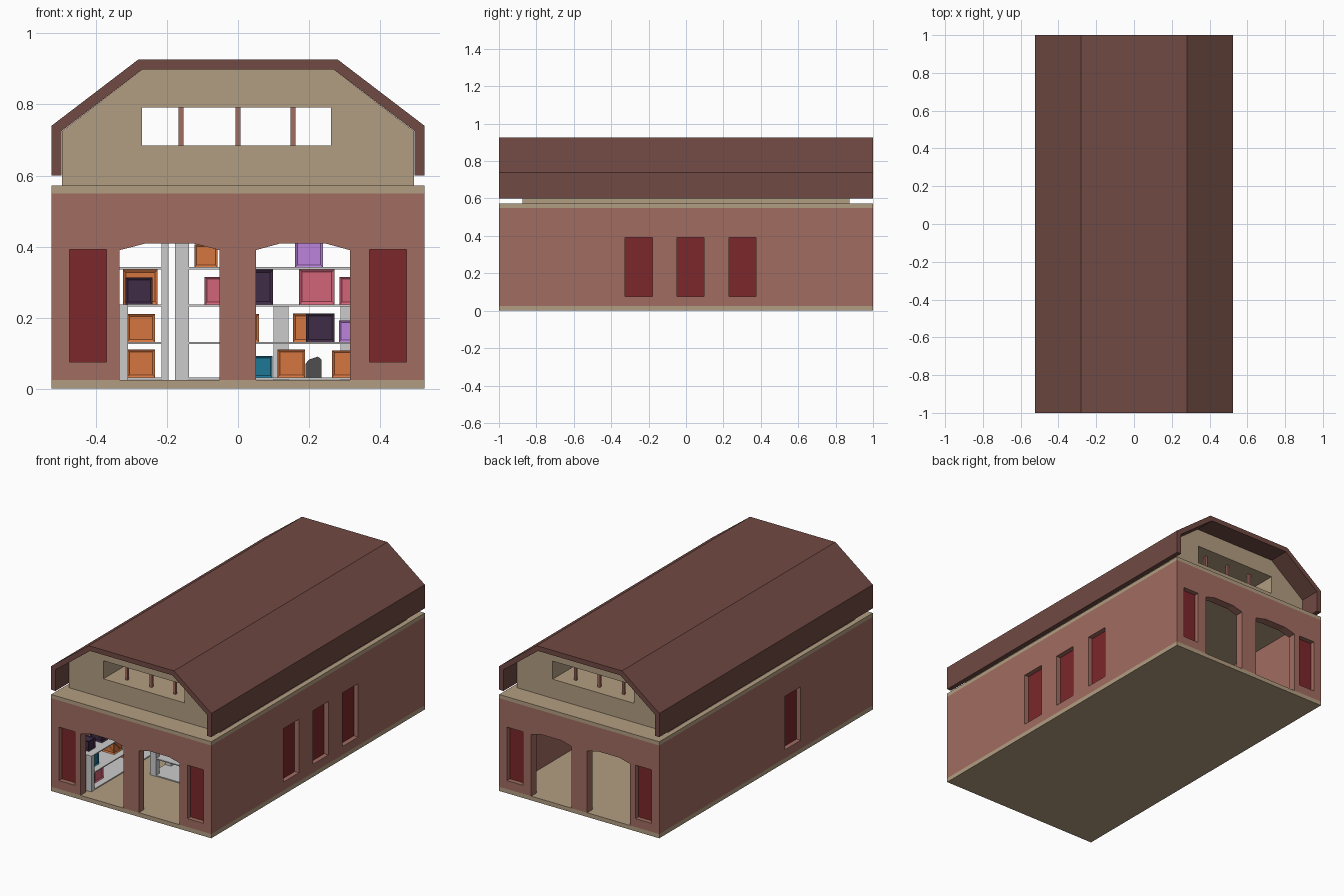
import bpy, bmesh, math
from mathutils import Matrix, Vector

if "Cube" in bpy.data.objects:
    bpy.data.objects.remove(bpy.data.objects["Cube"])


def mat(name, r, g, b):
    m = bpy.data.materials.new(name)
    m.diffuse_color = [(c / 255) ** 2.2 for c in (r, g, b)] + [1]
    m.use_nodes = True
    m.node_tree.nodes["Principled BSDF"].inputs["Base Color"].default_value = m.diffuse_color
    return m


BRICK = mat("brick", 160, 108, 97)
TAN = mat("tan", 177, 156, 128)
ROOF = mat("roof", 112, 75, 69)
RED = mat("dark_red", 122, 43, 46)
ORANGE = mat("orange", 212, 117, 66)
PLUM = mat("plum", 66, 48, 72)
PINK = mat("pink", 208, 100, 120)
TEAL = mat("teal", 35, 118, 150)
VIOLET = mat("violet", 186, 130, 218)
SACK = mat("charcoal", 80, 80, 80)


def finish(name, bm, material=None):
    bmesh.ops.recalc_face_normals(bm, faces=bm.faces)
    me = bpy.data.meshes.new(name)
    bm.to_mesh(me)
    bm.free()
    ob = bpy.data.objects.new(name, me)
    bpy.context.collection.objects.link(ob)
    if material:
        me.materials.append(material)
    return ob


def add_box(bm, x0, x1, y0, y1, z0, z1):
    m = Matrix.Translation(((x0 + x1) / 2, (y0 + y1) / 2, (z0 + z1) / 2))
    m = m @ Matrix.Diagonal((x1 - x0, y1 - y0, z1 - z0, 1))
    return bmesh.ops.create_cube(bm, size=1, matrix=m)["verts"]


def box(name, dims, material=None):
    bm = bmesh.new()
    add_box(bm, *dims)
    return finish(name, bm, material)


def prism(name, profile, y0, y1, material=None):
    """Extrude an x-z profile along y."""
    bm = bmesh.new()
    f = bm.faces.new([bm.verts.new((x, y0, z)) for x, z in profile])
    g = bmesh.ops.extrude_face_region(bm, geom=[f])["geom"]
    bmesh.ops.translate(bm, vec=(0, y1 - y0, 0),
                        verts=[v for v in g if isinstance(v, bmesh.types.BMVert)])
    return finish(name, bm, material)


def cut(target, cutters):
    bpy.context.view_layer.objects.active = target
    for c in cutters:
        m = target.modifiers.new("cut", "BOOLEAN")
        m.operation, m.object, m.solver = "DIFFERENCE", c, "EXACT"
        bpy.ops.object.modifier_apply(modifier=m.name)
        bpy.data.objects.remove(c)


# Plinth, walls and band
box("plinth_floor", (-.525, .525, -1, 1, 0, .025), TAN)
box("band_ceiling", (-.525, .525, -1, 1, .55, .572), TAN)
walls = box("walls", (-.525, .525, -1, 1, .025, .55), BRICK)

cutters = [box("hall", (-.475, .475, -.95, .95, 0, .6))]
for x0, x1 in ((-.333, -.052), (.05, .315)):
    s = .25 * (x1 - x0)
    arch = [(x0, .0), (x0, .39), (x0 + s, .408), (x1 - s, .408), (x1, .39), (x1, .0)]
    cutters.append(prism("archway", arch, -1.1, 1.1))

# Recessed windows: end walls, then side walls
panes = bmesh.new()
D = .03
for sx in (-1, 1):
    a, b = sorted((sx * .37, sx * .475))
    for sy in (-1, 1):
        c, d = sorted((sy * (1 - D), sy * 1.05))
        cutters.append(box("window_cut", (a, b, c, d, .075, .392)))
        c, d = sorted((sy * (1 - D - .01), sy * (1 - D + .002)))
        add_box(panes, a, b, c, d, .075, .392)
for sx, y in ((1, -.252), (1, .024), (1, .302), (-1, -.252)):
    a, b = sorted((sx * (.525 - D), sx * .6))
    cutters.append(box("window_cut", (a, b, y - .073, y + .073, .075, .392)))
    a, b = sorted((sx * (.525 - D - .01), sx * (.525 - D + .002)))
    add_box(panes, a, b, y - .073, y + .073, .075, .392)
cut(walls, cutters)
finish("window_panels", panes, RED)

# Attic with long window opening and mullions
inner = [(.495, .725), (.27, .898)]
attic = prism("attic", [(-.495, .572), (.495, .572)] + inner + [(-x, z) for x, z in inner[::-1]],
              -.875, .875, TAN)
cut(attic, [box("attic_window", (-.27, .262, -1, 1, .685, .792))])
bars = bmesh.new()
for x in (-.16, 0, .155):
    for y in (-.81, .81):
        add_box(bars, x - .007, x + .007, y - .007, y + .007, .685, .792)
finish("attic_mullions", bars, BRICK)

# Gambrel roof shell
half = [(.525, .60), (.525, .74), (.28, .927)]
under = [(-.27, .898), (-.497, .725), (-.497, .60)]
prism("roof", half + [(-x, z) for x, z in half[::-1]] + under[::-1]
      + [(-x, z) for x, z in under], -1, 1, ROOF)


# Storage racks
def rack(name, x0, x1, y0, y1, levels, top, post):
    bm = bmesh.new()
    for x in (x0, x1 - post):
        for y in (y0, y1 - .03):
            add_box(bm, x, x + post, y, y + .03, .025, top)
    for z in levels:
        add_box(bm, x0, x1, y0, y1, z - .006, z)
    finish(name, bm)


LEVELS = (.032, .132, .237, .342)
rack("side_rack", -.47, -.31, -.93, -.25, LEVELS[:3], .237, .04)
rack("tall_rack_left", -.47, -.195, 0, .17, LEVELS, .44, .02)
rack("tall_rack_middle", -.178, .40, -.57, -.40, LEVELS, .44, .04)
rack("low_rack_right", .10, .33, -.12, .06, LEVELS[:3], .237, .042)


# Framed crates with a diagonal brace on each side
def crate(x, y, z, s, material):
    bm = bmesh.new()
    add_box(bm, -s / 2, s / 2, -s / 2, s / 2, 0, s)
    bmesh.ops.recalc_face_normals(bm, faces=bm.faces)
    bmesh.ops.inset_individual(bm, faces=bm.faces[:], thickness=s * .12, depth=-s * .06)
    for k in range(4):
        v = add_box(bm, -s * .5, s * .5, -s * .46, -s * .41, -s * .06, s * .06)
        bmesh.ops.rotate(bm, verts=v, cent=(0, 0, 0), matrix=Matrix.Rotation(math.pi / 4, 3, "Y"))
        bmesh.ops.translate(bm, verts=v, vec=(0, 0, s / 2))
        bmesh.ops.rotate(bm, verts=v, cent=(0, 0, 0), matrix=Matrix.Rotation(k * math.pi / 2, 3, "Z"))
    bmesh.ops.translate(bm, verts=bm.verts, vec=(x, y, z))
    finish("crate", bm, material)


B, M2, U, T = LEVELS
L, M, R = .085, -.485, -.03
for spec in (
        (-.275, L + .02, U, .098, ORANGE), (-.278, -.10, B + .205, .076, PLUM),
        (-.273, L, M2, .078, ORANGE), (-.273, L, B, .078, ORANGE),
        (-.09, M, T, .064, ORANGE), (-.055, M, U, .078, PINK),
        (.20, M, T, .078, VIOLET), (.05, M, U, .098, PLUM), (.222, M, U, .10, PINK),
        (.325, M, U, .078, PINK), (.02, M, M2, .078, ORANGE), (.232, M, M2, .08, PLUM),
        (.195, R, M2, .08, ORANGE), (.315, M, M2, .06, VIOLET),
        (.067, M, B, .06, TEAL), (.15, M, B, .078, ORANGE), (.303, M, B, .076, ORANGE),
        (-.385, -.86, U, .06, PLUM), (-.40, -.72, U, .08, PLUM), (-.39, -.50, U, .075, TEAL),
        (-.39, -.84, M2, .08, TEAL), (-.39, -.62, M2, .08, ORANGE),
        (-.39, -.80, B, .08, PINK), (-.39, -.45, B, .08, ORANGE)):
    if spec[1] == -.10:   # crate standing in front of the left rack's middle shelf
        spec = (spec[0], .04 - .02, U, spec[3], spec[4])
    crate(*spec)

# Slumped sack on the bottom shelf
prism("sack", [(.19, B), (.235, B), (.235, .082), (.225, .09), (.20, .082), (.19, .07)],
      M - .03, M + .03, SACK)
